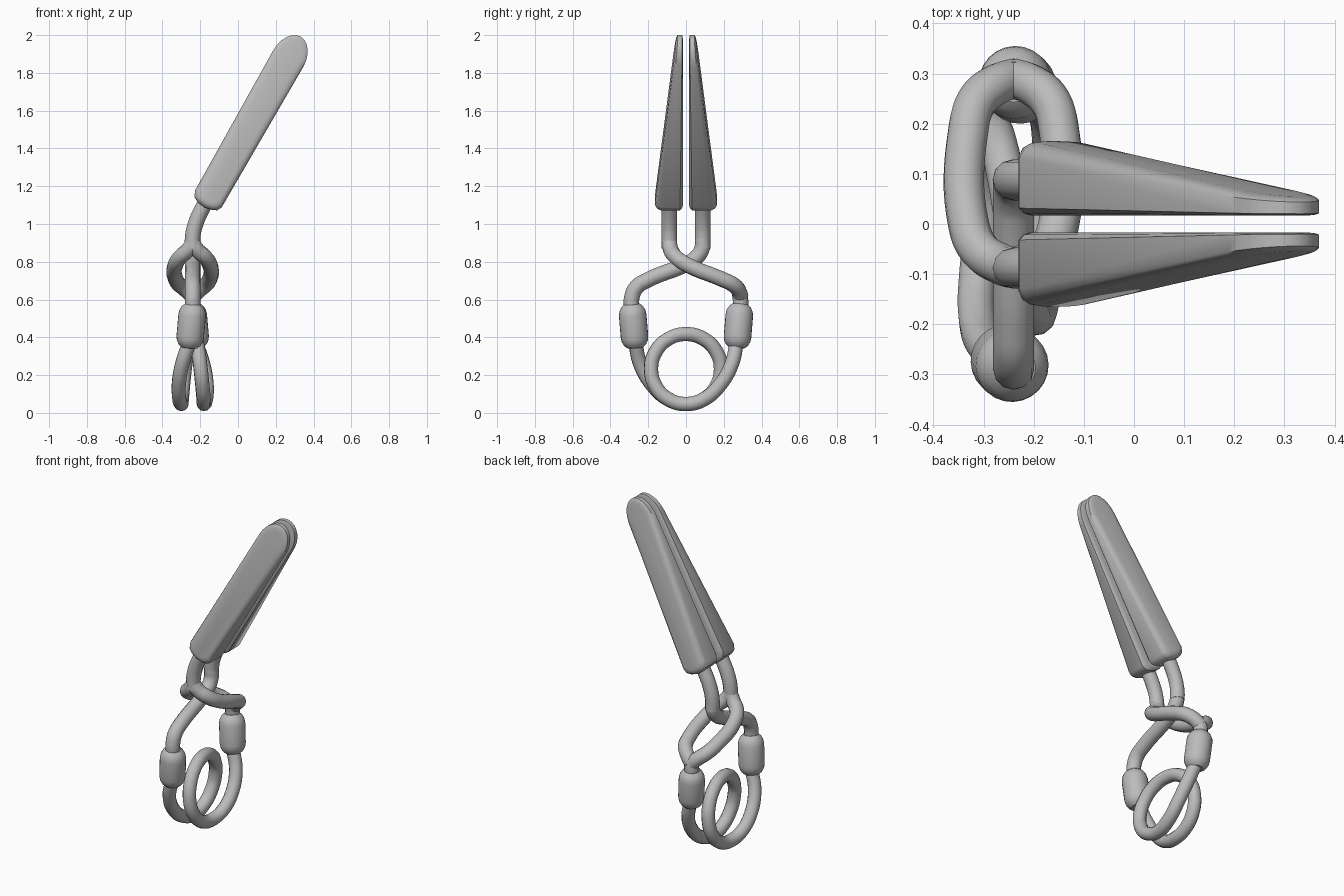
import bpy, bmesh, math
from mathutils import Vector

cube = bpy.data.objects.get("Cube")
if cube:
    bpy.data.objects.remove(cube, do_unlink=True)

steel = bpy.data.materials.new("grey steel")
steel.use_nodes = True
GREY = (0.5, 0.5, 0.5, 1)
steel.diffuse_color = GREY
steel.node_tree.nodes["Principled BSDF"].inputs["Base Color"].default_value = GREY

CX = -0.24       # plane of the wire arms
TUBE = 0.041     # wire radius


def tube(name, points, radius=TUBE):
    """Round wire through the points."""
    data = bpy.data.curves.new(name, 'CURVE')
    data.dimensions = '3D'
    data.bevel_depth = radius
    data.bevel_resolution = 4
    data.resolution_u = 8
    data.use_fill_caps = True
    spline = data.splines.new('BEZIER')
    spline.bezier_points.add(len(points) - 1)
    for bp, p in zip(spline.bezier_points, points):
        bp.co = p
        bp.handle_left_type = bp.handle_right_type = 'AUTO'
    spline.use_smooth = True
    data.materials.append(steel)
    obj = bpy.data.objects.new(name, data)
    bpy.context.collection.objects.link(obj)
    return obj


def skin(name, rings, angle):
    """Closed solid through rings of equal point count."""
    bm = bmesh.new()
    loops = [[bm.verts.new(p) for p in ring] for ring in rings]
    n = len(loops[0])
    for a, b in zip(loops, loops[1:]):
        for i in range(n):
            j = (i + 1) % n
            bm.faces.new((a[i], a[j], b[j], b[i]))
    bm.faces.new(loops[0])
    bm.faces.new(loops[-1])
    bmesh.ops.recalc_face_normals(bm, faces=bm.faces)
    mesh = bpy.data.meshes.new(name)
    bm.to_mesh(mesh)
    bm.free()
    mesh.materials.append(steel)
    obj = bpy.data.objects.new(name, mesh)
    bpy.context.collection.objects.link(obj)
    bpy.ops.object.select_all(action='DESELECT')
    obj.select_set(True)
    bpy.context.view_layer.objects.active = obj
    bpy.ops.object.shade_smooth_by_angle(angle=math.radians(angle))
    return obj


# Blade outline: u runs along the tilted blade, v across it
outline = [(0.912, -0.086), (0.88, -0.07), (0.866, -0.04), (0.86, 0),
           (0.868, 0.045), (0.88, 0.068), (0.905, 0.081)]
for k in range(13):
    a = math.pi * k / 12
    outline.append((1.765 + 0.133 * math.sin(a), 0.091 * math.cos(a)))
# Layers from the flat inner face to the rounded outer face: depth, inset
layers = [(0, 0.02), (0.03, 0.008), (0.1, 0), (0.78, 0),
          (0.9, 0.007), (0.97, 0.02), (1, 0.036)]


def blade(name, side):
    rings = []
    for depth, inset in layers:
        ring = []
        for u, v in outline:
            u = 1.38 + (u - 1.38) * (1 - inset / 0.52)
            v = -0.692 + v * (1 - inset / 0.088)
            outer = 0.165 - (u - 0.9) * 0.114
            y = 0.017 + depth * (outer - 0.017)
            ring.append((0.492 * u + 0.87 * v, side * y, 0.87 * u - 0.492 * v))
        rings.append(ring)
    skin(name, rings, 35)


def collar(name, bottom, top):
    bottom, top = Vector(bottom), Vector(top)
    axis = top - bottom
    turn = axis.to_track_quat('Z', 'Y')
    rings = []
    for t, r in [(0, 0.042), (0.06, 0.058), (0.15, 0.069), (0.25, 0.073), (0.75, 0.073),
                 (0.85, 0.069), (0.94, 0.058), (1, 0.042)]:
        centre = bottom + axis * t
        rings.append([centre + turn @ Vector((r * math.cos(a), r * math.sin(a), 0))
                      for a in (math.tau * k / 24 for k in range(24))])
    skin(name, rings, 40)


# Blades, necks and collars on both sides
for label, s in (("left_jaw", 1), ("right_jaw", -1)):
    blade(label + "_blade", s)
    tube(label + "_neck", [(-0.13, s * 0.088, 1.19), (-0.185, s * 0.088, 1.09),
                           (-0.225, s * 0.088, 1.0), (CX, s * 0.088, 0.93),
                           (CX, s * 0.088, 0.87)])
    collar(label + "_collar", (CX + s * 0.018, s * 0.268, 0.345),
           (CX - s * 0.002, s * 0.287, 0.575))

# Single arm that passes through the slot
tube("through_arm", [(CX, 0.088, 0.92), (CX, 0.083, 0.865), (CX, 0.05, 0.818),
                     (CX, 0, 0.787), (CX, -0.2, 0.705), (CX, -0.262, 0.665),
                     (CX, -0.287, 0.61), (CX, -0.287, 0.54)])

# Slotted arm: two mirrored rails between the neck and the collar
for label, s in (("left", 1), ("right", -1)):
    tube(label + "_slot_rail", [(CX, -0.088, 0.9), (CX + s * 0.025, -0.08, 0.862),
                                (CX + s * 0.065, -0.055, 0.826), (CX + s * 0.09, 0, 0.787),
                                (CX + s * 0.09, 0.19, 0.708), (CX + s * 0.073, 0.245, 0.682),
                                (CX + s * 0.035, 0.278, 0.65), (CX, 0.29, 0.615)])
tube("slot_arm_end", [(CX, 0.283, 0.64), (CX, 0.289, 0.59), (CX, 0.287, 0.54)])

# Coil spring: a tail to each collar with one full turn between them
tail = [(0.018, 0.268, 0.37), (0.055, 0.243, 0.26), (0.073, 0.185, 0.155), (0.071, 0.1, 0.075)]
coil = [(CX - x, -y, z) for x, y, z in tail]
for k in range(13):
    a = math.tau * k / 12
    coil.append((CX - 0.06 * math.cos(a / 2), 0.185 * math.sin(a), 0.232 - 0.185 * math.cos(a)))
coil += [(CX + x, y, z) for x, y, z in reversed(tail)]
tube("spring_coil", coil, 0.038)
